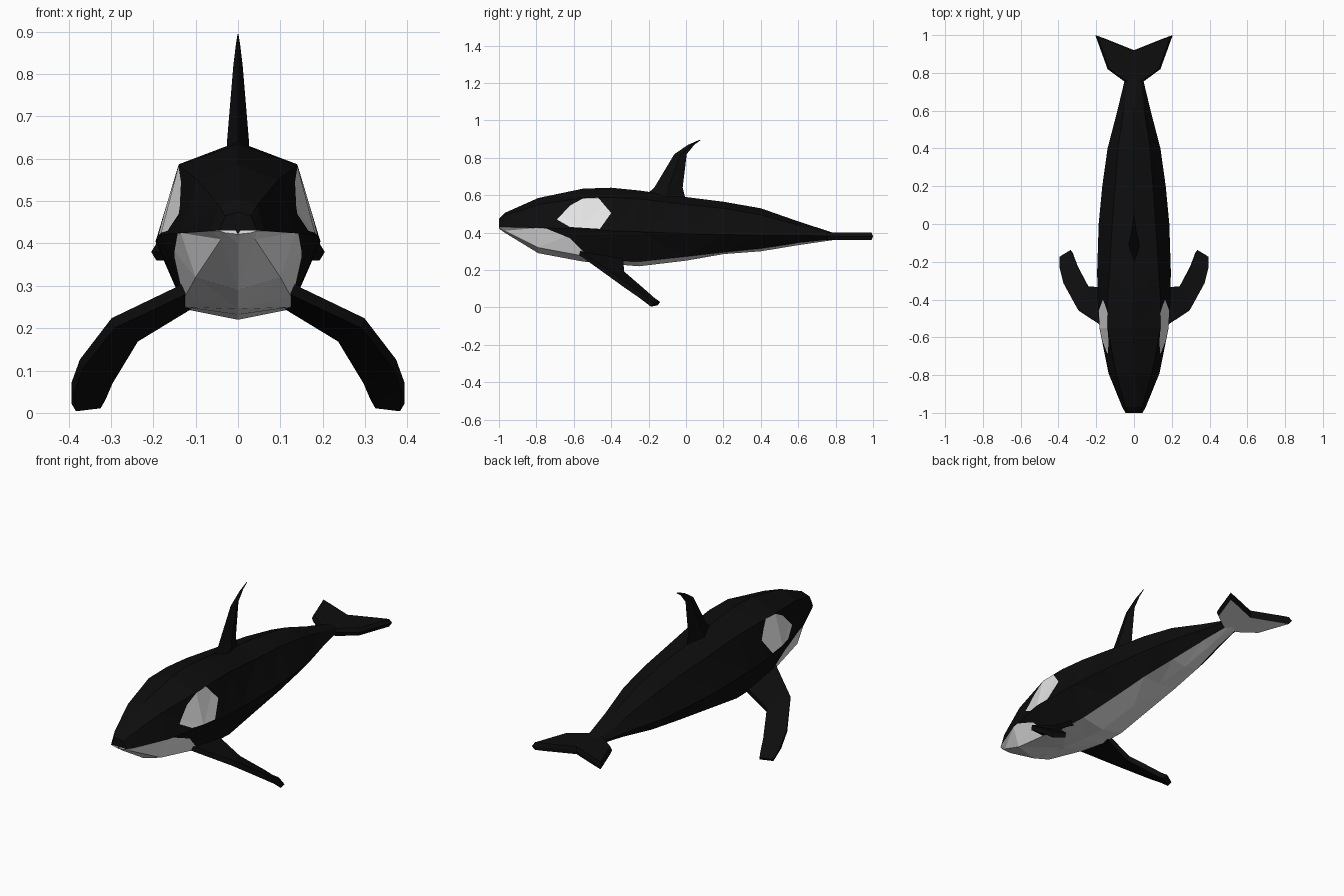
import bpy, bmesh
from mathutils import Vector

if "Cube" in bpy.data.objects:
    bpy.data.objects.remove(bpy.data.objects["Cube"], do_unlink=True)


def material(name, value):
    mat = bpy.data.materials.new(name)
    mat.use_nodes = True
    color = (value, value, value, 1)
    mat.diffuse_color = color
    mat.node_tree.nodes["Principled BSDF"].inputs["Base Color"].default_value = color
    return mat


BLACK, WHITE = 0, 1
materials = [material("black skin", 0.004), material("white skin", 0.8)]


def loft(sections):
    """Join closed rings of equal length into a capped, flat-faced skin."""
    bm = bmesh.new()
    rings = [[bm.verts.new(p) for p in section] for section in sections]
    for a, b in zip(rings, rings[1:]):
        for i in range(len(a)):
            j = (i + 1) % len(a)
            bm.faces.new((a[i], a[j], b[j], b[i]))
    bm.faces.new(rings[0])
    bm.faces.new(rings[-1])
    bmesh.ops.recalc_face_normals(bm, faces=bm.faces[:])
    return bm


def finish(bm, name):
    mesh = bpy.data.meshes.new(name)
    bm.to_mesh(mesh)
    bm.free()
    for mat in materials:
        mesh.materials.append(mat)
    obj = bpy.data.objects.new(name, mesh)
    bpy.context.collection.objects.link(obj)


def paint_outline(bm, outline, side):
    """Cut a clockwise convex (y, z) outline into one flank and make it white."""
    planes = []
    inside = [f for f in bm.faces if f.calc_center_median().x * side > 0.01]
    for (y0, z0), (y1, z1) in zip(outline, outline[1:] + outline[:1]):
        point = Vector((0, y0, z0))
        normal = Vector((0, z0 - z1, y1 - y0)).normalized()
        planes.append((point, normal))
        geom = set(inside)
        for f in inside:
            geom.update(f.edges)
            geom.update(f.verts)
        bmesh.ops.bisect_plane(bm, geom=list(geom), dist=1e-5,
                               plane_co=point, plane_no=normal)
        inside = []
        for f in bm.faces:
            c = f.calc_center_median()
            if c.x * side > 0.01 and all((c - p).dot(n) < 0 for p, n in planes):
                inside.append(f)
    for f in inside:
        f.material_index = WHITE


# Body stations: y, top z, shoulder x z, flank x z, belly edge x z, bottom z
stations = [
    (-1, .475, .03, .465, .045, .43, .03, .425, .422),
    (-.97, .505, .045, .49, .062, .43, .04, .41, .4),
    (-.79, .585, .095, .55, .135, .425, .1, .32, .29),
    (-.55, .635, .14, .585, .183, .42, .125, .275, .245),
    (-.4, .64, .14, .587, .193, .41, .125, .25, .232),
    (-.25, .625, .13, .58, .195, .405, .125, .245, .22),
    (0, .59, .115, .55, .187, .395, .11, .272, .25),
    (.2, .565, .1, .53, .168, .39, .1, .295, .285),
    (.4, .53, .085, .495, .14, .385, .08, .315, .3),
    (.6, .46, .055, .44, .088, .385, .05, .345, .333),
    (.8, .395, .025, .392, .04, .38, .025, .366, .362),
]
rings = []
for y, top, sx, sz, fx, fz, bx, bz, bottom in stations:
    flank = [(sx, y, sz), (fx, y, fz), (bx, y, bz)]
    mirrored = [(-x, yy, z) for x, yy, z in reversed(flank)]
    rings.append([(0, y, top)] + flank + [(0, y, bottom)] + mirrored)
body = loft(rings)

# White belly: the lowest strip on each side
body.verts.index_update()
for f in body.faces:
    if len(f.verts) == 4 and all(v.index % 8 in (3, 4, 5) for v in f.verts):
        f.material_index = WHITE
bmesh.ops.triangulate(body, faces=body.faces[:])

# White jaw and eye patch on both flanks
jaw = [(-1.05, .432), (-.75, .423), (-.62, .37), (-.5, .25), (-.5, .2), (-1.05, .2)]
eye_patch = [(-.69, .47), (-.62, .545), (-.55, .583), (-.47, .587),
             (-.4, .505), (-.46, .42), (-.62, .43)]
for side in (1, -1):
    paint_outline(body, jaw, side)
    paint_outline(body, eye_patch, side)
finish(body, "body")

# Dorsal fin: z, front y, back y, half thickness
fin_levels = [(.57, -.25, 0, .03), (.64, -.17, -.018, .026), (.82, -.062, .004, .011),
              (.87, .012, .045, .005), (.895, .07, .08, .001)]
finish(loft([[(0, front, z), (t, (front + back) / 2, z), (0, back, z),
              (-t, (front + back) / 2, z)] for z, front, back, t in fin_levels]),
       "dorsal_fin")

# Tail flukes: bevelled slab with a white underside
half = [(.045, .75), (.14, .82), (.205, 1), (.15, .98)]
outline = half + [(0, .92)] + [(-x, y) for x, y in reversed(half)]
flukes = loft([[(x * s, .87 + (y - .87) * s, z) for x, y in outline]
               for z, s in ((.36, .94), (.38, 1), (.4, .94))])
for f in flukes.faces:
    if f.normal.z < -0.9:
        f.material_index = WHITE
finish(flukes, "tail_flukes")

# Pectoral flippers: leading and trailing edge points from root to tip
edges = [((.11, -.58, .3), (.11, -.34, .26)),
         ((.295, -.455, .212), (.24, -.335, .18)),
         ((.37, -.32, .115), (.3, -.22, .08)),
         ((.39, -.24, .06), (.317, -.175, .04)),
         ((.388, -.18, .013), (.33, -.145, .02))]
for side, name in ((1, "left_flipper"), (-1, "right_flipper")):
    sections = []
    for i, (lead, trail) in enumerate(edges):
        lead, trail = Vector(lead), Vector(trail)
        span = Vector(edges[min(i + 1, 4)][0]) - Vector(edges[max(i - 1, 0)][0])
        n = (lead - trail).cross(span).normalized() * 0.013
        corners = (lead + n, trail + n, trail - n, lead - n)
        sections.append([(p.x * side, p.y, max(p.z, 0)) for p in corners])
    finish(loft(sections), name)
